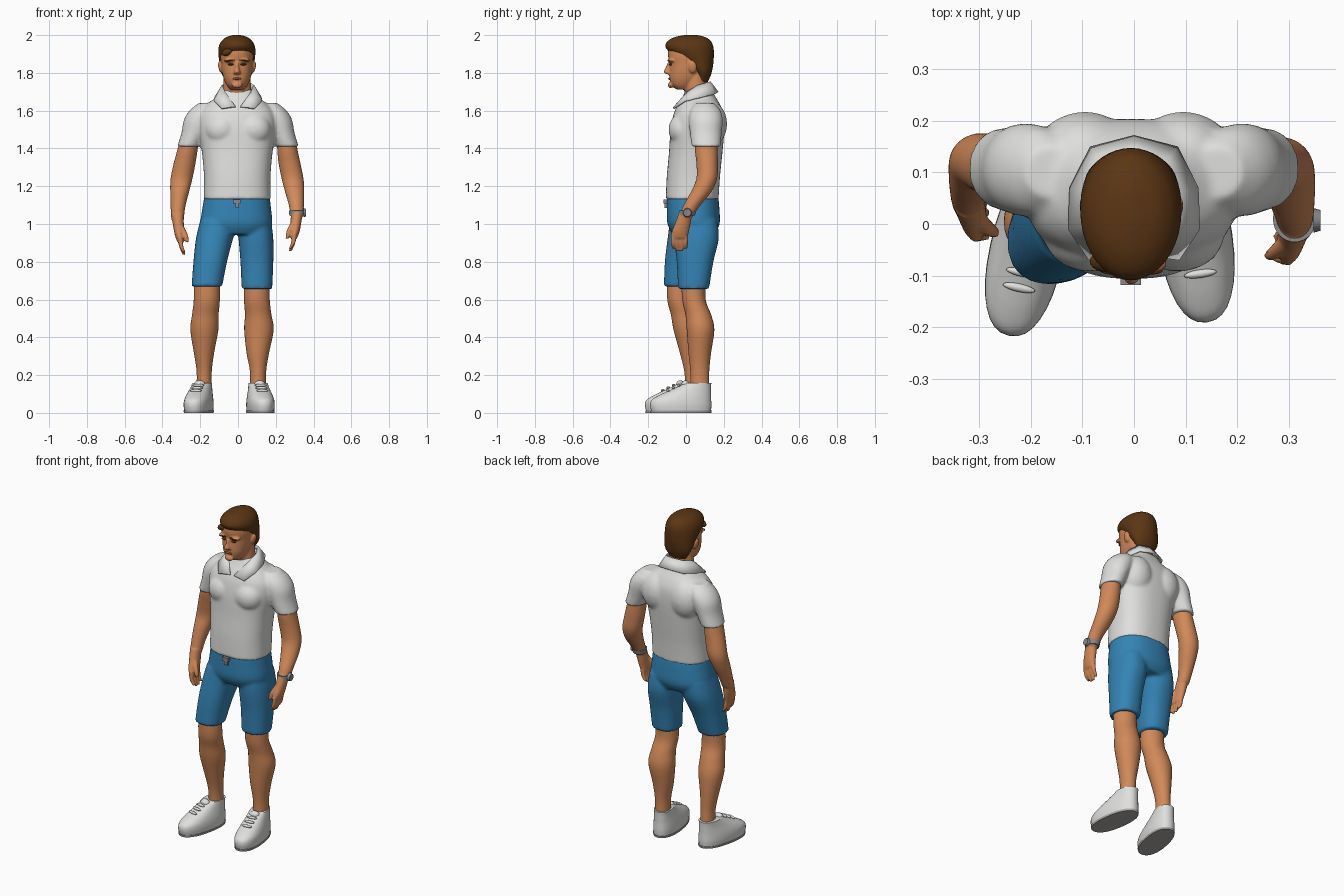
import bpy, bmesh, math
from mathutils import Vector, Matrix


def mat(name, rgb):
    m = bpy.data.materials.new(name)
    m.diffuse_color = (*rgb, 1)
    return m


SKIN = mat("skin", (0.64, 0.25, 0.10))
LIPS = mat("lips", (0.33, 0.11, 0.05))
HAIR = mat("brown hair", (0.105, 0.036, 0.007))
WHITE = mat("white cloth", (0.74, 0.74, 0.73))
BLUE = mat("blue cloth", (0.035, 0.235, 0.47))
METAL = mat("grey metal", (0.25, 0.25, 0.26))
SOLE = mat("sole grey", (0.42, 0.41, 0.40))


def smooth_rings(rings, sub=4):
    """Catmull-Rom resampling of (x, y, z, rx, ry) rings."""
    r = [Vector(q) for q in rings]
    out = []
    for i in range(len(r) - 1):
        a, b, c, d = r[max(i - 1, 0)], r[i], r[i + 1], r[min(i + 2, len(r) - 1)]
        for k in range(sub):
            t = k / sub
            out.append(0.5 * (2 * b + (c - a) * t + (2 * a - 5 * b + 4 * c - d) * t * t
                              + (3 * b - a - 3 * c + d) * t ** 3))
    return out + [r[-1]]


def loft(bm, rings, n=32, p=2.0):
    """Stack of horizontal superellipse rings, capped at both ends."""
    rows = []
    for x, y, z, rx, ry in smooth_rings(rings):
        row = []
        for i in range(n):
            a = 2 * math.pi * i / n
            c, s = math.cos(a), math.sin(a)
            row.append(bm.verts.new((x + rx * math.copysign(abs(c) ** (2 / p), c),
                                     y + ry * math.copysign(abs(s) ** (2 / p), s), z)))
        rows.append(row)
    for lo, hi in zip(rows, rows[1:]):
        for i in range(n):
            j = (i + 1) % n
            bm.faces.new((lo[i], lo[j], hi[j], hi[i]))
    bm.faces.new(rows[0])
    bm.faces.new(rows[-1])


def ball(bm, c, r, rot=0.0):
    m = Matrix.Translation(c) @ Matrix.Rotation(rot, 4, 'Y') @ Matrix.Diagonal((*r, 1))
    bmesh.ops.create_uvsphere(bm, u_segments=20, v_segments=12, radius=1, matrix=m)


def box(bm, c, size):
    bmesh.ops.create_cube(bm, size=1, matrix=Matrix.Translation(c) @ Matrix.Diagonal((*size, 1)))


def finish(name, bm, material, voxel=0, iters=4, place=None):
    bmesh.ops.recalc_face_normals(bm, faces=bm.faces)
    me = bpy.data.meshes.new(name)
    bm.to_mesh(me)
    bm.free()
    me.materials.append(material)
    ob = bpy.data.objects.new(name, me)
    bpy.context.collection.objects.link(ob)
    if place:
        ob.matrix_world = place
    if voxel:
        r = ob.modifiers.new("fuse", 'REMESH')
        r.mode, r.voxel_size, r.use_smooth_shade = 'VOXEL', voxel, True
        s = ob.modifiers.new("relax", 'SMOOTH')
        s.factor, s.iterations = 0.5, iters
    else:
        me.shade_smooth()
        me.set_sharp_from_angle(angle=math.radians(50))
    return ob


def span(rows, x=0.0):
    """(z, front y, back y, half width) rows to rings."""
    return [(x, (f + b) / 2, z, w, (b - f) / 2) for z, f, b, w in rows]


# Shirt: torso, shoulder blades, chest and sleeves fused
bm = bmesh.new()
loft(bm, span([(1.13, -.107, .172, .177), (1.25, -.102, .18, .176), (1.38, -.09, .193, .187),
               (1.5, -.082, .203, .205), (1.58, -.066, .2, .2), (1.63, -.045, .182, .165),
               (1.67, -.02, .158, .115), (1.71, 0, .135, .088)], -.004), n=48, p=2.4)
for s in (-1, 1):
    loft(bm, [(s * .16, .10, 1.64, .05, .05), (s * .185, .103, 1.6, .072, .08),
              (s * .207, .105, 1.55, .08, .09), (s * .232, .105, 1.48, .068, .084),
              (s * .26, .107, 1.41, .062, .077)])
    ball(bm, (s * .095, .13, 1.53), (.1, .088, .12))
    ball(bm, (s * .085, -.02, 1.5), (.09, .073, .085))
finish("shirt", bm, WHITE, 0.009, 5)

# Folded collar, one strip swept round the neck and mirrored
bm = bmesh.new()
top = [(0, .13, 1.755), (.06, .115, 1.75), (.086, .06, 1.735), (.07, .005, 1.70), (.014, -.062, 1.625)]
low = [(0, .172, 1.70), (.085, .15, 1.69), (.125, .07, 1.672), (.128, -.01, 1.655), (.088, -.07, 1.615)]
for s in (-1, 1):
    a = [bm.verts.new((s * x, y, z)) for x, y, z in top]
    b = [bm.verts.new((s * x, y, z)) for x, y, z in low]
    for i in range(4):
        bm.faces.new((a[i], a[i + 1], b[i + 1], b[i]))
bmesh.ops.remove_doubles(bm, verts=bm.verts, dist=1e-4)
ob = finish("collar", bm, WHITE)
ob.modifiers.new("thickness", 'SOLIDIFY').thickness = 0.01

# Shorts: hips and two legs fused
bm = bmesh.new()
loft(bm, [(-.005, .035, 1.15, .172, .135), (-.007, .038, 1.08, .182, .139),
          (-.009, .04, 1.0, .19, .138), (-.01, .04, .945, .165, .11)], n=48, p=2.3)
loft(bm, [(.085, .05, 1.02, .09, .115), (.095, .055, .92, .092, .118),
          (.1, .048, .8, .087, .097), (.1, .04, .657, .081, .082)], p=2.3)
loft(bm, [(-.1, .035, 1.02, .1, .12), (-.125, .022, .92, .098, .12),
          (-.147, -.01, .8, .089, .102), (-.165, -.034, .668, .081, .083)], p=2.3)
finish("shorts", bm, BLUE, 0.009, 4)

# Belt buckle
bm = bmesh.new()
box(bm, (-.006, -.108, 1.12), (.04, .02, .022))
box(bm, (-.004, -.106, 1.1), (.02, .018, .03))
finish("belt_buckle", bm, METAL)

# Bare legs
for name, rings in {
    "right_leg": [(.1, .04, .72, .068, .065), (.1, .042, .6, .068, .062), (.107, .065, .52, .07, .068),
                  (.111, .077, .44, .078, .073), (.105, .073, .32, .06, .06),
                  (.106, .073, .22, .043, .05), (.106, .074, .12, .043, .05)],
    "left_leg": [(-.165, -.035, .72, .068, .065), (-.165, -.035, .6, .069, .064),
                 (-.173, -.012, .52, .07, .068), (-.178, .006, .44, .074, .072),
                 (-.18, .025, .32, .054, .058), (-.179, .038, .22, .04, .047),
                 (-.179, .045, .12, .041, .048)]}.items():
    bm = bmesh.new()
    loft(bm, rings)
    finish(name, bm, SKIN)

# Shoes: upper, sole and laces, toes turned out
for side, c, ang in (("right", (.118, -.022, 0), 8), ("left", (-.207, -.05, 0), -12)):
    place = Matrix.Translation(c) @ Matrix.Rotation(math.radians(ang), 4, 'Z')
    bm = bmesh.new()
    loft(bm, span([(.008, -.163, .156, .068), (.04, -.17, .158, .071), (.068, -.162, .157, .069),
                   (.092, -.125, .156, .064), (.115, -.075, .156, .058), (.138, -.025, .156, .053),
                   (.158, .015, .157, .05)]), p=2.3)
    finish(side + "_shoe", bm, WHITE, place=place)
    bm = bmesh.new()
    loft(bm, span([(0, -.166, .158, .07), (.012, -.168, .16, .072)]), p=2.3)
    finish(side + "_sole", bm, SOLE, place=place)
    bm = bmesh.new()
    for y, z in ((-.075, .118), (-.045, .132), (-.015, .146)):
        ball(bm, (0, y, z), (.032, .008, .008))
    ball(bm, (0, .02, .15), (.03, .022, .022))
    finish(side + "_laces", bm, WHITE, place=place)

# Arms with palm, fingers and thumb fused
ARMS = {
    "right_arm": (1, (.312, 0, 1.04),
                  [(.255, .105, 1.46, .05, .058), (.262, .107, 1.39, .054, .06), (.273, .112, 1.32, .058, .057),
                   (.289, .11, 1.24, .058, .055), (.3, .08, 1.17, .051, .054),
                   (.309, .032, 1.1, .04, .045), (.312, 0, 1.04, .033, .036)]),
    "left_arm": (-1, (-.32, .045, 1.02),
                 [(-.255, .105, 1.46, .05, .058), (-.268, .109, 1.39, .054, .06), (-.283, .116, 1.32, .058, .057),
                  (-.299, .12, 1.24, .058, .055), (-.309, .1, 1.17, .05, .054),
                  (-.318, .07, 1.09, .039, .044), (-.32, .045, 1.02, .033, .036)])}
for name, (s, w, rings) in ARMS.items():
    bm = bmesh.new()
    loft(bm, rings)

    def part(rows):
        loft(bm, [(w[0] + s * x, w[1] + y, w[2] + z, rx, ry) for x, y, z, rx, ry in rows], n=16)
    part([(0, 0, .03, .032, .035), (-.005, -.015, -.03, .029, .041),
          (-.01, -.03, -.08, .024, .046), (-.016, -.034, -.115, .018, .042)])
    for i in range(4):
        y = -.034 + (i - 1.5) * .023
        tip = -.185 + (.015 if i in (0, 3) else 0)
        part([(-.013, y, -.09, .012, .012), (-.02, y, -.14, .012, .011), (-.036, y, tip, .008, .008)])
    part([(-.012, -.03, -.02, .015, .016), (-.04, -.055, -.075, .014, .014), (-.052, -.062, -.118, .009, .009)])
    finish(name, bm, SKIN, 0.006, 3)

# Wrist watch: strap and dial on the outer side
bm = bmesh.new()
loft(bm, [(.311, .005, 1.045, .039, .042), (.311, .01, 1.072, .042, .045)])
bmesh.ops.create_cone(bm, cap_ends=True, segments=24, radius1=.024, radius2=.02, depth=.014,
                      matrix=Matrix.Translation((.354, .007, 1.06)) @ Matrix.Rotation(math.pi / 2, 4, 'Y'))
finish("wrist_watch", bm, METAL)

# Head: skull, neck, nose, brow, jaw and ears fused
CX = -.005
bm = bmesh.new()
loft(bm, span([(1.712, -.05, .03, .036), (1.735, -.076, .05, .055), (1.77, -.088, .09, .071),
               (1.81, -.088, .115, .08), (1.85, -.087, .125, .084), (1.89, -.095, .13, .086),
               (1.93, -.09, .13, .08), (1.97, -.05, .1, .055)], CX), p=2.2)
loft(bm, [(CX, .065, 1.64, .085, .07), (CX, .055, 1.7, .076, .063), (CX, .05, 1.8, .07, .06)])
loft(bm, [(CX, -.09, 1.793, .018, .012), (CX, -.094, 1.805, .018, .024),
          (CX, -.09, 1.83, .01, .018), (CX, -.085, 1.855, .009, .012)], n=16)
ball(bm, (CX, -.082, 1.735), (.028, .014, .016))
for s in (-1, 1):
    ball(bm, (CX + s * .034, -.075, 1.865), (.036, .022, .01))
    ball(bm, (CX + s * .088, .035, 1.83), (.011, .022, .032), s * .2)
finish("head", bm, SKIN, 0.0055, 2)

# Hair cap, fuller at the fringe and tapering to the nape
bm = bmesh.new()
loft(bm, span([(1.752, .06, .116, .055), (1.79, .05, .132, .078), (1.82, .022, .14, .088),
               (1.86, -.022, .146, .093), (1.89, -.06, .147, .097), (1.92, -.097, .147, .098),
               (1.945, -.109, .143, .094), (1.97, -.095, .13, .08), (1.99, -.058, .1, .054),
               (2.0, -.01, .06, .02)], CX - .001), n=40)
ball(bm, (-.05, -.072, 1.913), (.038, .022, .02), -.4)
finish("hair", bm, HAIR)

# Eyebrows, eyes and mouth
bm = bmesh.new()
for s in (-1, 1):
    ball(bm, (CX + s * .036, -.09, 1.866), (.025, .008, .005), s * .12)
    ball(bm, (CX + s * .033, -.082, 1.845), (.016, .008, .0055))
finish("eyes_and_brows", bm, HAIR)
bm = bmesh.new()
ball(bm, (CX, -.087, 1.769), (.024, .007, .006))
finish("mouth", bm, LIPS)
